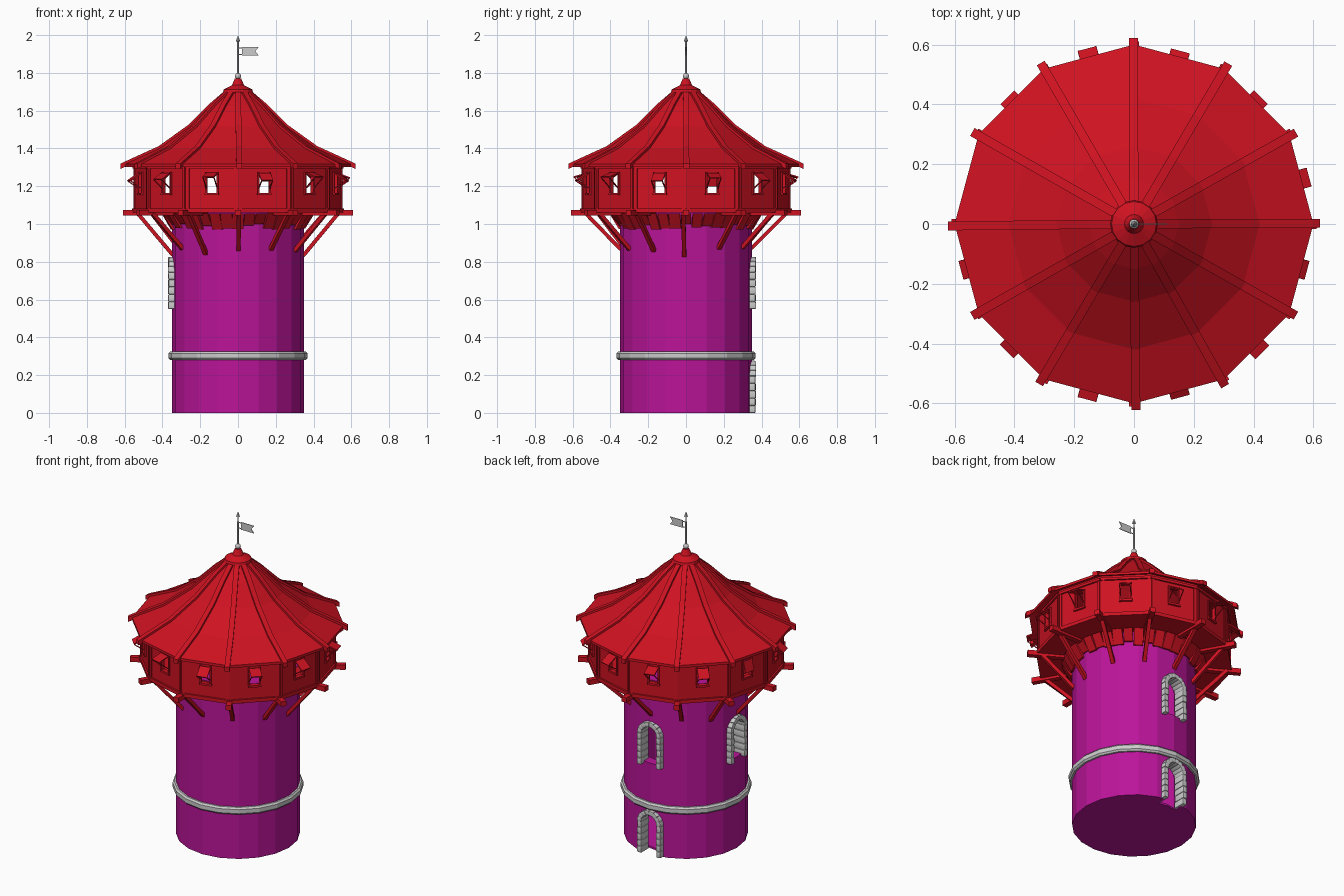
import bpy, bmesh, math, random
from mathutils import Matrix, Vector

if "Cube" in bpy.data.objects:
    bpy.data.objects.remove(bpy.data.objects["Cube"])

random.seed(4)
N = 12
STEP = 2 * math.pi / N


def material(name, rgb):
    m = bpy.data.materials.new(name)
    m.diffuse_color = (*rgb, 1)
    m.use_nodes = True
    m.node_tree.nodes["Principled BSDF"].inputs["Base Color"].default_value = m.diffuse_color
    return m


RED = material("red_timber", (0.62, 0.006, 0.015))
MAGENTA = material("magenta_wall", (0.50, 0.007, 0.32))


def finish(bm, name, mat=None, smooth=None):
    bmesh.ops.remove_doubles(bm, verts=bm.verts, dist=1e-5)
    bmesh.ops.recalc_face_normals(bm, faces=bm.faces)
    me = bpy.data.meshes.new(name)
    bm.to_mesh(me)
    bm.free()
    ob = bpy.data.objects.new(name, me)
    bpy.context.collection.objects.link(ob)
    if mat:
        me.materials.append(mat)
    if smooth:
        bpy.ops.object.select_all(action='DESELECT')
        ob.select_set(True)
        bpy.context.view_layer.objects.active = ob
        bpy.ops.object.shade_smooth_by_angle(angle=math.radians(smooth))
    return ob


def lathe(name, profile, n, mat=None, closed=False, smooth=None):
    """Turn an (r, z) profile around the z axis."""
    bm = bmesh.new()
    rings = []
    for i in range(n):
        a = 2 * math.pi * i / n
        rings.append([bm.verts.new((r * math.cos(a), r * math.sin(a), z)) for r, z in profile])
    k = len(profile)
    for i in range(n):
        a, b = rings[i], rings[(i + 1) % n]
        for j in range(k if closed else k - 1):
            bm.faces.new((a[j], b[j], b[(j + 1) % k], a[(j + 1) % k]))
    return finish(bm, name, mat, smooth)


def prism(bm, front, back):
    a = [bm.verts.new(p) for p in front]
    b = [bm.verts.new(p) for p in back]
    bm.faces.new(a)
    bm.faces.new(b[::-1])
    for i in range(len(a)):
        j = (i + 1) % len(a)
        bm.faces.new((a[i], b[i], b[j], a[j]))


def slab(bm, poly, width, angle, t=0.0):
    """(r, z) outline in the radial plane, thickened sideways about offset t."""
    rot = Matrix.Rotation(angle, 4, 'Z')
    prism(bm, [rot @ Vector((r, t - width / 2, z)) for r, z in poly],
          [rot @ Vector((r, t + width / 2, z)) for r, z in poly])


def rect(r0, r1, z0, z1):
    return [(r0, z0), (r1, z0), (r1, z1), (r0, z1)]


def bar(p, q, thick):
    """Outline of a straight bar from p to q in the (r, z) plane."""
    p, q = Vector(p), Vector(q)
    d = (q - p).normalized() * thick / 2
    s = Vector((-d.y, d.x))
    return [tuple(v) for v in (p + s, p - s, q - s, q + s)]


# Tower shell, floor and belt
tower = lathe("tower_wall", [(0, 1.085), (0.35, 1.085), (0.35, 0), (0.29, 0), (0.29, 1.04), (0, 1.04)],
              20, MAGENTA)
lathe("tower_floor", [(0, 0.0), (0.291, 0.0), (0.291, 0.012), (0, 0.012)], 20, MAGENTA)
lathe("stone_belt", [(0.345, 0.28), (0.36, 0.28), (0.369, 0.29), (0.369, 0.315), (0.36, 0.325), (0.345, 0.325)],
      20, None, True)

# Arched openings: back door, back window, left window
openings = [("door", math.pi / 2, 0.0), ("back_window", math.pi / 2, 0.55), ("left_window", math.pi, 0.55)]
SPRING = 0.195
cut = bmesh.new()
for name, ang, z0 in openings:
    rot = Matrix.Rotation(ang, 4, 'Z')
    low = z0 - 0.02 if z0 == 0 else z0 + 0.015
    arch = [(-0.06, low), (0.06, low)]
    arch += [(0.06 * math.cos(math.pi * i / 8), z0 + SPRING + 0.06 * math.sin(math.pi * i / 8)) for i in range(9)]
    prism(cut, [rot @ Vector((0.2, t, z)) for t, z in arch], [rot @ Vector((0.45, t, z)) for t, z in arch])
    # Stones around the opening
    bm = bmesh.new()
    places = [(s * 0.066, z0 + 0.0195 + 0.039 * i, 0, 0.039) for s in (-1, 1) for i in range(5)]
    for i in range(8):
        th = math.pi * (i + 0.5) / 8
        places.append((0.066 * math.cos(th), z0 + SPRING + 0.066 * math.sin(th), th, 0.031))
    for t, z, th, length in places:
        r = random.uniform(0.328, 0.333)
        mat = rot @ Matrix.Translation((r, t, z)) @ Matrix.Rotation(th, 4, 'X') \
            @ Matrix.Diagonal((0.078, 0.03, length, 1))
        bmesh.ops.create_cube(bm, size=1, matrix=mat)
    bmesh.ops.bevel(bm, geom=bm.edges[:], offset=0.007, segments=2, profile=0.6, affect='EDGES')
    finish(bm, name + "_stones", None, 50)
cutter = finish(cut, "opening_cutter")
cutter.hide_render = True
cutter.hide_set(True)
mod = tower.modifiers.new("openings", 'BOOLEAN')
mod.operation = 'DIFFERENCE'
mod.solver = 'EXACT'
mod.object = cutter

# Shingle fringe under the gallery
bm = bmesh.new()
for i in range(40):
    zb = random.uniform(0.97, 1.0)
    slab(bm, [(0.356, zb), (0.405, 1.055), (0.388, 1.055), (0.343, zb)], random.uniform(0.05, 0.062),
         2 * math.pi * i / 40)
finish(bm, "shingle_fringe", RED)

# Gallery floor, radial beams and braces
lathe("gallery_floor", [(0.345, 1.06), (0.56, 1.06), (0.56, 1.082), (0.345, 1.082)], N, RED, True)
beams, braces = bmesh.new(), bmesh.new()
for i in range(N):
    slab(beams, rect(0.34, 0.61, 1.045, 1.075), 0.032, i * STEP)
    zb = 0.845 + random.uniform(-0.02, 0.03)
    slab(braces, bar((0.345, zb), (0.53, 1.055), 0.02), 0.022, i * STEP + random.uniform(-0.03, 0.03))
finish(beams, "gallery_beams", RED)
finish(braces, "gallery_braces", RED)

# Gallery walls with window gaps, corner posts and propped shutters
walls, posts, shutters = bmesh.new(), bmesh.new(), bmesh.new()
R_OUT = 0.55 * math.cos(STEP / 2)
R_IN = R_OUT - 0.015
HALF = 0.55 * math.sin(STEP / 2)
W, ZW0, ZW1 = 0.028, 1.165, 1.265
for i in range(N):
    a = (i + 0.5) * STEP
    for s in (-1, 1):
        slab(walls, rect(R_IN, R_OUT, 1.07, 1.33), HALF - W, a, s * (HALF + W) / 2)
        slab(posts, rect(R_OUT - 0.005, R_OUT + 0.008, ZW0 - 0.01, ZW1 + 0.01), 0.009, a, s * (W + 0.003))
        slab(posts, rect(R_OUT - 0.005, R_OUT + 0.006, 1.075, 1.31), 0.014, a, s * (HALF - 0.012))
    slab(walls, rect(R_IN, R_OUT, 1.07, ZW0), 2 * W, a)
    slab(walls, rect(R_IN, R_OUT, ZW1, 1.33), 2 * W, a)
    slab(posts, rect(R_OUT - 0.005, R_OUT + 0.012, ZW0 - 0.012, ZW0), 0.075, a)
    slab(posts, rect(R_OUT - 0.005, R_OUT + 0.01, 1.295, 1.31), 2 * HALF, a)
    tilt = math.radians(random.uniform(15, 35)) if i != 5 else math.radians(75)
    hinge = (R_OUT + 0.008, 1.268)
    tip = (hinge[0] + 0.07 * math.cos(tilt), hinge[1] - 0.07 * math.sin(tilt))
    slab(shutters, bar(hinge, tip, 0.007), 0.064, a)
    for s in (-1, 1):
        slab(shutters, bar((R_OUT, 1.185), tip, 0.005), 0.005, a, s * 0.03)
finish(walls, "gallery_walls", RED)
finish(posts, "gallery_trim", RED)
finish(shutters, "window_shutters", RED)

# Roof with concave slope, and a curved rafter on every corner
top = [(0.60, 1.318), (0.42, 1.40), (0.26, 1.515), (0.15, 1.625), (0.06, 1.702)]
lathe("roof", top + [(r, z - 0.016) for r, z in reversed(top)], N, RED, True)
bm = bmesh.new()
line = [(0.622, 1.307)] + top
outline = [(r, z + 0.012) for r, z in line] + [(r, z - 0.016) for r, z in reversed(line)]
for i in range(N):
    slab(bm, outline, 0.03, i * STEP + random.uniform(-0.012, 0.012))
finish(bm, "roof_rafters", RED)
lathe("roof_cap", [(0, 1.692), (0.08, 1.695), (0.075, 1.713), (0.032, 1.735), (0.017, 1.77), (0, 1.774)], 16, RED)

# Finial: ball, pole, tip and swallow-tailed flag
bm = bmesh.new()
bmesh.ops.create_uvsphere(bm, u_segments=12, v_segments=8, radius=0.016, matrix=Matrix.Translation((0, 0, 1.783)))
finish(bm, "finial_ball", None, 60)
lathe("flag_pole", [(0, 1.77), (0.006, 1.77), (0.004, 1.965), (0.011, 1.968), (0, 2.0)], 8)
bm = bmesh.new()
slab(bm, [(0.022, 1.892), (0.11, 1.892), (0.092, 1.915), (0.11, 1.938), (0.022, 1.938)], 0.004, 0)
for z in (1.898, 1.932):
    slab(bm, rect(0, 0.024, z - 0.002, z + 0.002), 0.003, 0)
finish(bm, "flag")
